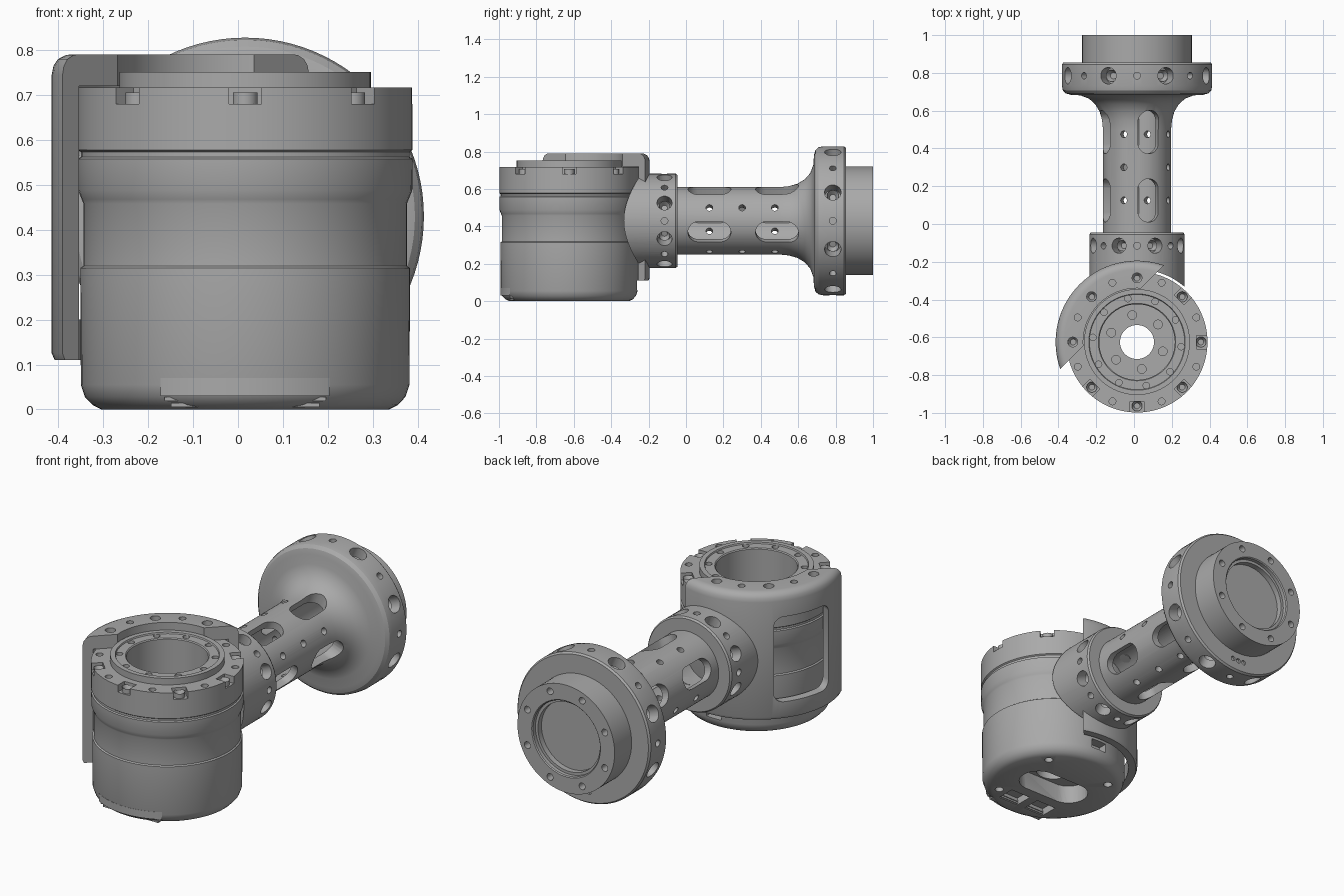
import bpy, bmesh
from math import radians, sin, cos, pi
from mathutils import Matrix, Vector

if "Cube" in bpy.data.objects:
    bpy.data.objects.remove(bpy.data.objects["Cube"], do_unlink=True)

grey = bpy.data.materials.new("machined_grey")
grey.use_nodes = True
COLOUR = (0.4, 0.4, 0.4, 1)
grey.diffuse_color = COLOUR
grey.node_tree.nodes["Principled BSDF"].inputs["Base Color"].default_value = COLOUR

CX = 0.016
MOTOR = Vector((CX, -0.625, 0))      # upright motor axis
ARM = Vector((CX, 0, 0.43))          # horizontal arm axis
TO_Y = Matrix.Translation(ARM) @ Matrix.Rotation(-pi / 2, 4, 'X')
TO_MOTOR = Matrix.Translation(MOTOR)
UP = Vector((0, 0, 1))


def flat_dir(deg):
    return Vector((cos(radians(deg)), sin(radians(deg)), 0))


def arm_dir(deg):
    return Vector((sin(radians(deg)), 0, cos(radians(deg))))


def finish(bm, name):
    bmesh.ops.recalc_face_normals(bm, faces=bm.faces)
    mesh = bpy.data.meshes.new(name)
    bm.to_mesh(mesh)
    bm.free()
    mesh.materials.append(grey)
    obj = bpy.data.objects.new(name, mesh)
    bpy.context.collection.objects.link(obj)
    return obj


def lathe(profile, matrix, closed=True, steps=96):
    """Revolve (radius, height) points, then place the solid."""
    bm = bmesh.new()
    verts = [bm.verts.new((r, 0, h)) for r, h in profile]
    pairs = list(zip(verts, verts[1:]))
    if closed:
        pairs.append((verts[-1], verts[0]))
    edges = [bm.edges.new(p) for p in pairs]
    bmesh.ops.spin(bm, geom=verts + edges, cent=(0, 0, 0), axis=UP,
                   angle=2 * pi, steps=steps, use_duplicate=False)
    bmesh.ops.remove_doubles(bm, verts=bm.verts, dist=1e-5)
    bm.transform(matrix)
    return bm


def keep_side(bm, point, normal):
    """Slice a solid and keep the part on the normal's side."""
    cut_geom = bmesh.ops.bisect_plane(
        bm, geom=bm.verts[:] + bm.edges[:] + bm.faces[:], dist=1e-6,
        plane_co=point, plane_no=normal, clear_inner=True)["geom_cut"]
    edges = [e for e in cut_geom if isinstance(e, bmesh.types.BMEdge)]
    bmesh.ops.holes_fill(bm, edges=edges, sides=0)


def drill(bm, centre, direction, radius, length, stretches=(), seg=24):
    """Add a cylinder; stretching it makes slots and rounded rectangles."""
    m = (Matrix.Translation(centre)
         @ direction.to_track_quat('Z', 'Y').to_matrix().to_4x4()
         @ Matrix.Rotation(pi / seg, 4, 'Z'))
    verts = bmesh.ops.create_cone(bm, cap_ends=True, segments=seg, radius1=radius,
                                  radius2=radius, depth=length, matrix=m)["verts"]
    for s in stretches:
        for v in verts:
            v.co += s if (v.co - centre).dot(s) > 0 else -s


def block(bm, centre, size, turn=0):
    m = (Matrix.Translation(centre) @ Matrix.Rotation(radians(turn), 4, 'Z')
         @ Matrix.Diagonal((*size, 1)))
    bmesh.ops.create_cube(bm, size=1, matrix=m)


def cut(obj, bm):
    cutter = finish(bm, "cutter")
    cutter.hide_render = True
    mod = obj.modifiers.new("cut", 'BOOLEAN')
    mod.operation, mod.solver, mod.object = 'DIFFERENCE', 'EXACT', cutter
    bpy.context.view_layer.objects.active = obj
    bpy.ops.object.modifier_apply(modifier=mod.name)
    bpy.data.objects.remove(cutter, do_unlink=True)


def screw(bm, base, direction, radius, height):
    """Socket head: a short cylinder with a hexagonal recess."""
    m = Matrix.Translation(base) @ direction.to_track_quat('Z', 'Y').to_matrix().to_4x4()
    top = height * direction
    before = set(bm.faces)
    bmesh.ops.create_cone(bm, cap_ends=True, segments=18, radius1=radius,
                          radius2=radius, depth=2 * height, matrix=m)
    cap = [f for f in set(bm.faces) - before
           if len(f.verts) == 18 and (f.calc_center_median() - base).dot(top) > 0]
    bmesh.ops.inset_region(bm, faces=cap, thickness=radius * 0.45)
    bmesh.ops.translate(bm, verts=cap[0].verts[:], vec=-0.8 * top)


parts = []

# Motor housing
motor = finish(lathe([
    (.09, 0), (.32, 0), (.34, .01), (.357, .028), (.366, .055), (.367, .315),
    (.36, .32), (.36, .458), (.364, .468), (.372, .488), (.373, .558),
    (.366, .562), (.366, .573), (.373, .578), (.373, .717), (.28, .717),
    (.28, .752), (.255, .752), (.252, .745), (.205, .745), (.2, .74),
    (.2, .52), (.09, .52)], TO_MOTOR), "motor_housing")
holes = bmesh.new()
for i in range(8):
    a = i * 45
    block(holes, MOTOR + flat_dir(a) * .36 + UP * .72, (.09, .072, .08), a)
    drill(holes, MOTOR + flat_dir(a + 22.5) * .34 + UP * .72, UP, .018, .1)
for i in range(10):
    drill(holes, MOTOR + flat_dir(i * 36 + 30) * .235 + UP * .75, UP, .017, .08)
for i in range(6):
    drill(holes, MOTOR + flat_dir(i * 60 + 40) * .145 + UP * .52, UP, .023, .1)
# Underside cable slot, connector sockets, screw holes and rear port
drill(holes, MOTOR.copy(), UP, .1, .2, [Vector((.1, 0, 0))])
for x in (-.085, .085):
    block(holes, MOTOR + Vector((x, -.21, 0)), (.12, .1, .08))
for a in (-45, 135, 45):
    drill(holes, MOTOR + flat_dir(a) * .28, UP, .022, .08)
block(holes, MOTOR + Vector((0, .36, .085)), (.09, .09, .05))
cut(motor, holes)
parts.append(motor)

# Flat-cut lip at the lower front of the housing
lip = lathe([(.29, .03), (.367, .03), (.367, .07), (.29, .07)], TO_MOTOR)
keep_side(lip, MOTOR + Vector((0, -.315, 0)), Vector((0, -1, 0)))
parts.append(finish(lip, "front_lip"))
plate = bmesh.new()
for z, width in ((.004, .33), (.017, .36)):
    block(plate, MOTOR + Vector((0, -.285, z + .006)), (width, .06, .009))
parts.append(finish(plate, "connector_plates"))

# Rim screws
screws = bmesh.new()
for i in range(8):
    screw(screws, MOTOR + flat_dir(i * 45) * .338 + UP * .678, UP, .028, .028)
parts.append(finish(screws, "rim_screws"))

# Wrap-around bracket, sliced flat and opened by a window
AXIS = flat_dir(135)
shell = lathe([
    (.285, .72), (.385, .72), (.385, .11), (.424, .11), (.431, .125), (.431, .745),
    (.427, .765), (.417, .78), (.4, .789), (.385, .791), (.285, .791)], TO_MOTOR)
keep_side(shell, MOTOR + AXIS * .187, AXIS)
bracket = finish(shell, "bracket")
holes = bmesh.new()
for i in range(5):
    drill(holes, MOTOR + flat_dir(90 + i * 22.5) * .34 + UP * .755, UP,
          .018 if i % 2 else .026, .12)
WINDOW = 158
drill(holes, MOTOR + flat_dir(WINDOW) * .42 + UP * .43, flat_dir(WINDOW), .05, .24,
      [UP * .18, flat_dir(WINDOW + 90) * .11])
cut(bracket, holes)
parts.append(bracket)

# Hollow arm: collar, tube, flared flange and end boss
arm = finish(lathe([
    (0, .9), (.14, .9), (.14, -.38), (.252, -.38), (.252, -.055), (.245, -.045),
    (.18, -.045), (.18, .5), (.185, .55), (.198, .595), (.222, .635), (.255, .664),
    (.3, .681), (.35, .684), (.378, .692), (.393, .708), (.398, .732), (.398, .845),
    (.39, .855), (.29, .855), (.29, 1), (.205, 1), (.2, .995), (.2, .975),
    (.185, .975), (.185, .945), (0, .945)], TO_Y, closed=False), "arm")
holes = bmesh.new()
bolts = bmesh.new()
along = Vector((0, 1, 0))
drill(holes, MOTOR + UP * .4, UP, .386, 1.2, seg=96)
for i in range(8):
    for y, radius, size in ((-.115, .252, .04), (.785, .398, .044)):
        base = ARM + along * y
        small, big = arm_dir(i * 45), arm_dir(i * 45 + 22.5)
        drill(holes, base + small * radius, small, .018, .1)
        drill(holes, base + big * radius, big, size, .15)
        screw(bolts, base + big * (radius - .08), big, size * .72, .035)
    drill(holes, ARM + along + arm_dir(i * 45 + 22.5) * .25, along, .018, .08)
for i in range(4):
    slot, pin = arm_dir(20 + i * 90), arm_dir(67 + i * 90)
    for y in (.125, .487):
        drill(holes, ARM + along * y + slot * .16, slot, .058, .12, [along * .057])
    for y in (.125, .3, .475):
        drill(holes, ARM + along * y + pin * .16, pin, .018, .12)
for a in (174, 180, 186):
    drill(holes, ARM + along * .855 + arm_dir(a) * .335, along, .013, .02)
cut(arm, holes)
parts += [arm, finish(bolts, "arm_bolts")]

# Smooth shading with crisp machined edges
for obj in bpy.context.selected_objects:
    obj.select_set(False)
for obj in parts:
    obj.select_set(True)
bpy.context.view_layer.objects.active = motor
bpy.ops.object.shade_smooth_by_angle(angle=radians(30))
